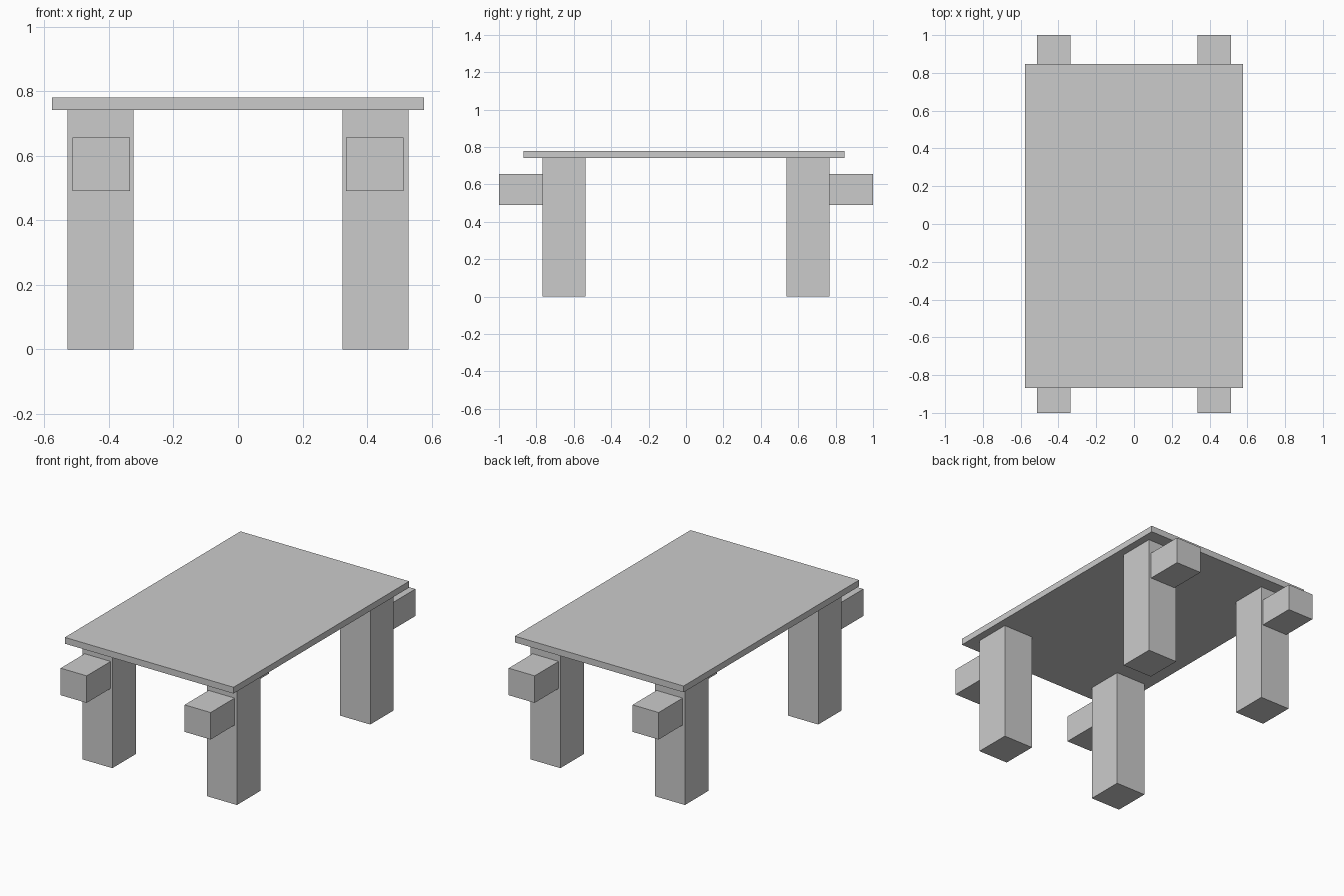
import bpy

if "Cube" in bpy.data.objects:
    bpy.data.objects.remove(bpy.data.objects["Cube"])


def box(name, x, y, z):
    """Box from (min, max) ranges on each axis."""
    bpy.ops.mesh.primitive_cube_add(size=1)
    ob = bpy.context.object
    ob.name = name
    ob.location = [(a + b) / 2 for a, b in (x, y, z)]
    ob.scale = [b - a for a, b in (x, y, z)]
    bpy.ops.object.transform_apply(location=True, rotation=False, scale=True)
    return ob


def span(sign, inner, outer):
    """Range mirrored to the chosen side of the centre."""
    return tuple(sorted((sign * inner, sign * outer)))


# Thin slab top, set slightly toward the front
box("table_top", (-0.577, 0.577), (-0.868, 0.848), (0.741, 0.78))

# Four legs, each with a block projecting from its outer end face
for end, sy in (("front", -1), ("back", 1)):
    for side, sx in (("left", -1), ("right", 1)):
        box(f"{end}_{side}_leg", span(sx, 0.323, 0.529),
            span(sy, 0.537, 0.766), (0, 0.741))
        box(f"{end}_{side}_block", span(sx, 0.335, 0.513),
            span(sy, 0.766, 1.0), (0.49, 0.657))
